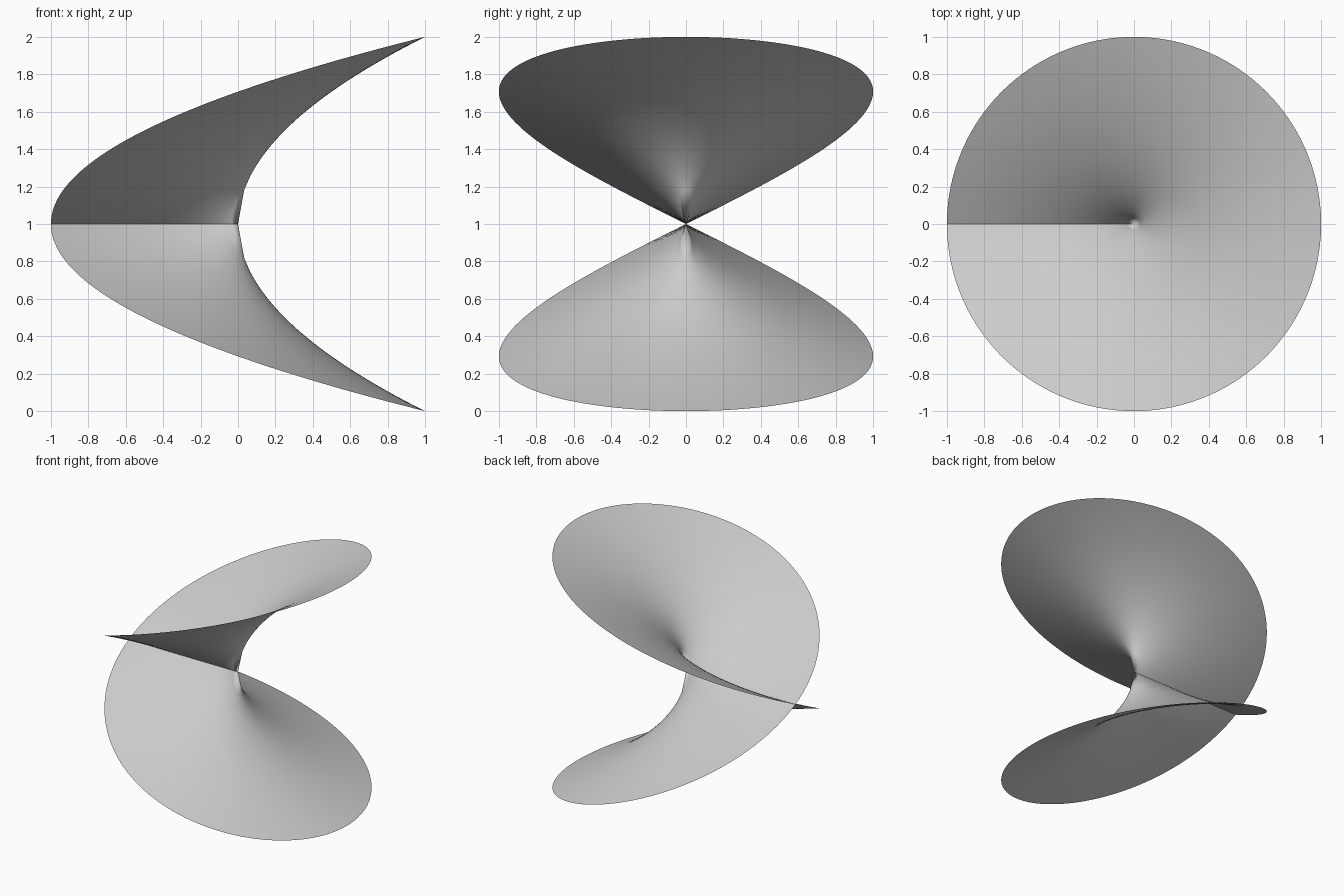
import bpy
import bmesh
from math import cos, sin, pi, sqrt

cube = bpy.data.objects.get("Cube")
if cube:
    bpy.data.objects.remove(cube)

RINGS = 30       # radial divisions
SPOKES = 240     # divisions over two full turns

# Plain grey surface colour
grey = bpy.data.materials.new("light_grey")
grey.use_nodes = True
colour = (0.6, 0.6, 0.6, 1)
grey.diffuse_color = colour
grey.node_tree.nodes["Principled BSDF"].inputs["Base Color"].default_value = colour


def ring_point(r, a):
    """Height is the real part of a complex square root."""
    return r * cos(a), r * sin(a), 1 + sqrt(r) * cos(a / 2)


# Two-turn sheet that closes on itself and crosses along the negative x axis
bm = bmesh.new()
centre = bm.verts.new((0, 0, 1))
rings = [[bm.verts.new(ring_point(i / RINGS, 4 * pi * j / SPOKES))
          for j in range(SPOKES)] for i in range(1, RINGS + 1)]

for j in range(SPOKES):
    k = (j + 1) % SPOKES
    bm.faces.new((centre, rings[0][j], rings[0][k]))
    for inner, outer in zip(rings, rings[1:]):
        bm.faces.new((inner[j], outer[j], outer[k], inner[k]))

for face in bm.faces:
    face.smooth = True

mesh = bpy.data.meshes.new("double_turn_surface")
bm.to_mesh(mesh)
bm.free()
mesh.materials.append(grey)
surface = bpy.data.objects.new("double_turn_surface", mesh)
bpy.context.collection.objects.link(surface)
